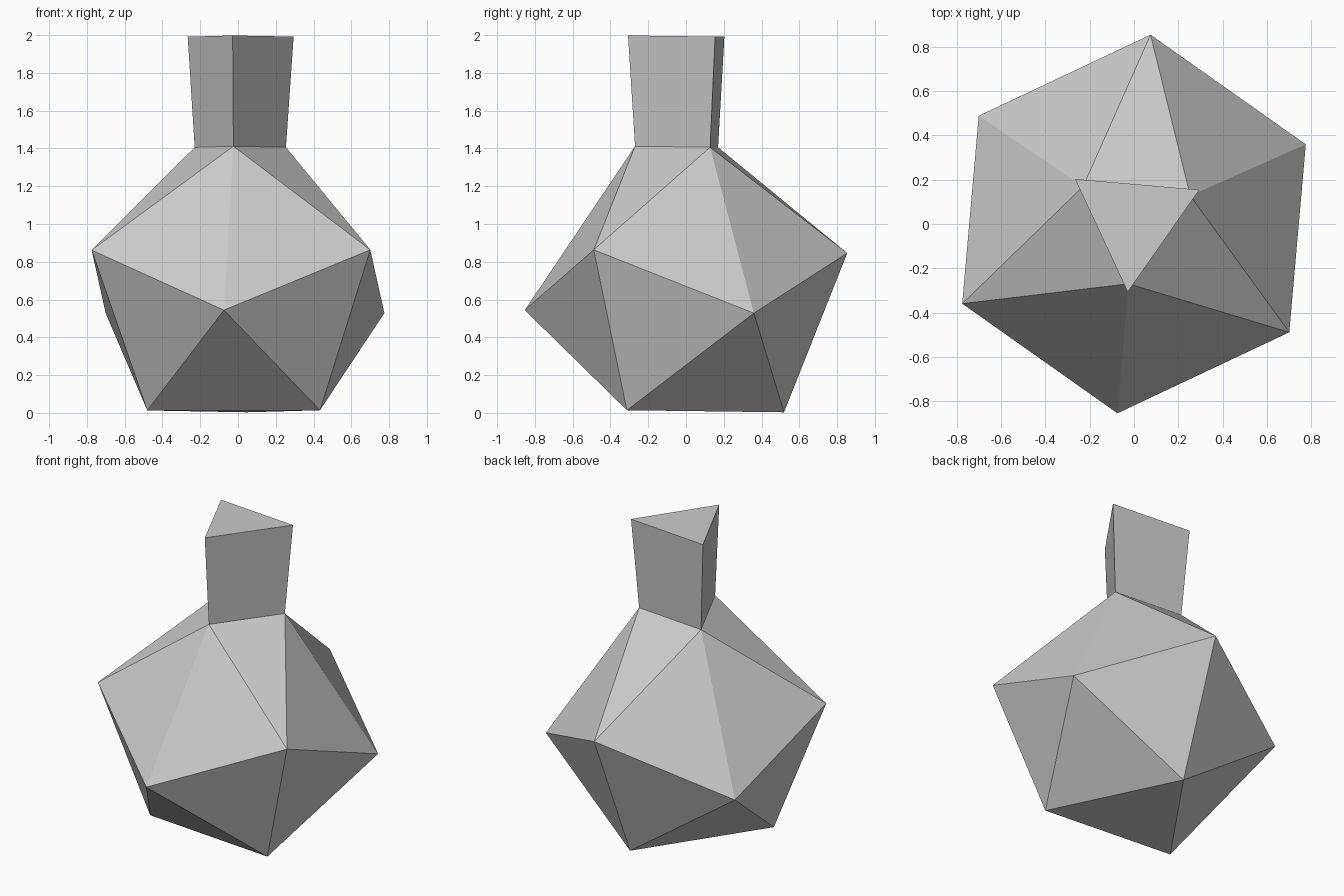
import bpy, bmesh
from math import radians, cos, sin
from mathutils import Matrix

cube = bpy.data.objects.get("Cube")
if cube:
    bpy.data.objects.remove(cube, do_unlink=True)

grey = bpy.data.materials.new("stone_grey")
colour = (0.6, 0.6, 0.6, 1)
grey.diffuse_color = colour
grey.use_nodes = True
grey.node_tree.nodes["Principled BSDF"].inputs["Base Color"].default_value = colour

bm = bmesh.new()


def ring(radius, z, start):
    """Three vertices evenly spaced round the axis."""
    angles = [radians(start + 120 * i) for i in range(3)]
    return [bm.verts.new((radius * cos(a), radius * sin(a), z)) for a in angles]


# Triangular levels from the base to the top of the neck
base = ring(0.53, 0.01, 85)
lower = ring(0.855, 0.533, 25)
upper = ring(0.855, 0.857, 85)
neck = ring(0.28, 1.408, 25)
top = ring(0.325, 1.994, 25)

# Faceted body and flared neck, one third at a time
for i in range(3):
    j = (i + 1) % 3
    for face in (
        (base[i], lower[i], upper[i]),
        (base[i], upper[i], lower[j]),
        (base[i], lower[j], base[j]),
        (lower[i], upper[i], neck[i]),
        (lower[j], neck[j], upper[i]),
        (neck[i], upper[i], neck[j]),
        (neck[i], neck[j], top[j], top[i]),
    ):
        bm.faces.new(face)
bm.faces.new(base)
bm.faces.new(top)
bmesh.ops.recalc_face_normals(bm, faces=bm.faces)

# Slight forward-to-back lean about the middle of the body
pivot = Matrix.Translation((0, 0, 0.7))
bm.transform(pivot @ Matrix.Rotation(-0.013, 4, 'X') @ pivot.inverted())

mesh = bpy.data.meshes.new("faceted_flask")
bm.to_mesh(mesh)
bm.free()
mesh.materials.append(grey)
flask = bpy.data.objects.new("faceted_flask", mesh)
bpy.context.collection.objects.link(flask)
